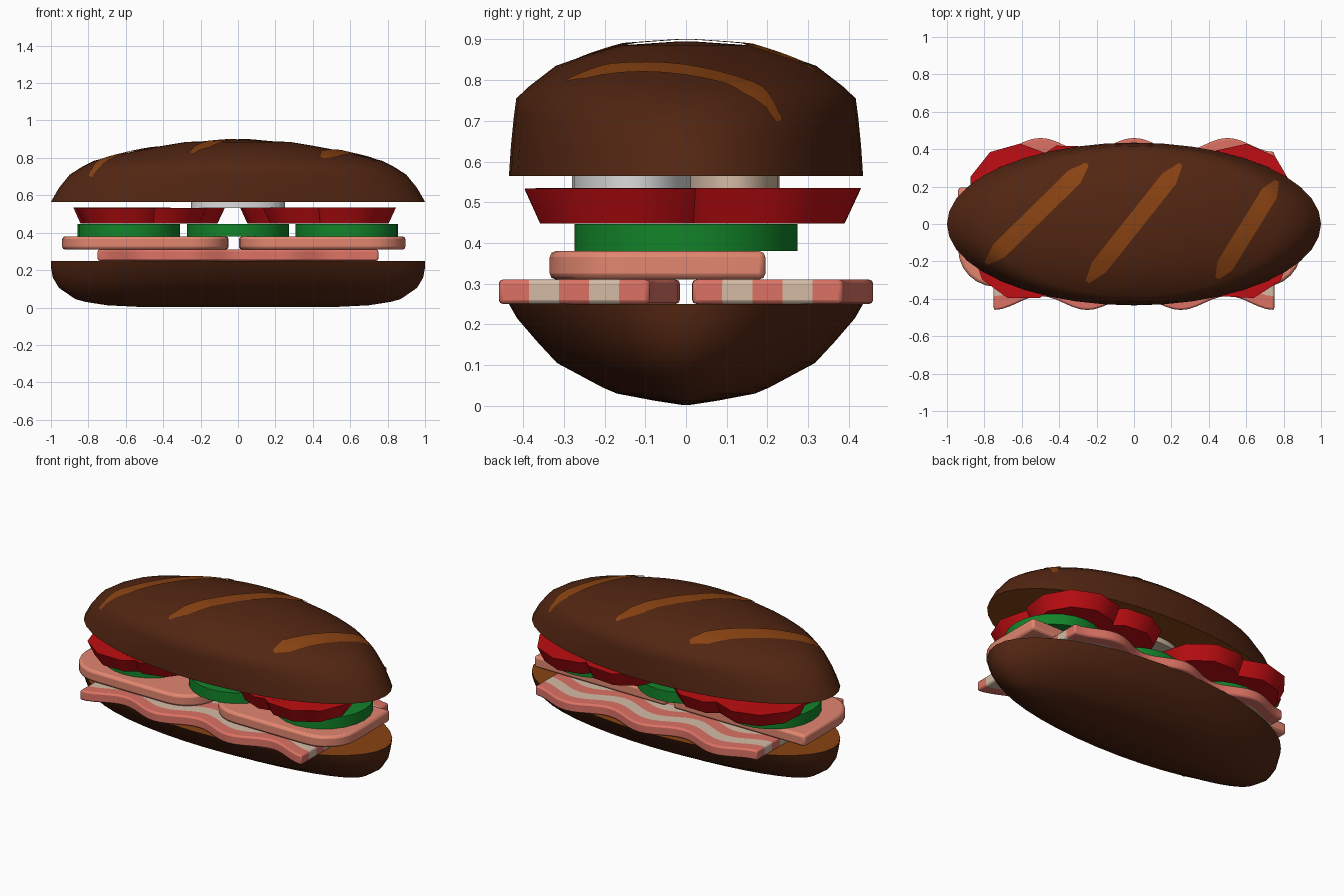
import bpy, bmesh, math
from mathutils import Vector
from mathutils.bvhtree import BVHTree

if "Cube" in bpy.data.objects:
    bpy.data.objects.remove(bpy.data.objects["Cube"])


def material(name, rgb):
    m = bpy.data.materials.new(name)
    m.diffuse_color = (*rgb, 1)
    m.use_nodes = True
    m.node_tree.nodes["Principled BSDF"].inputs["Base Color"].default_value = m.diffuse_color
    return m


CRUST = material("dark crust", (0.085, 0.019, 0.006))
CRUMB = material("light crumb", (0.25, 0.055, 0.006))
HAM = material("ham pink", (0.76, 0.24, 0.16))
BACON = material("bacon pink", (0.72, 0.17, 0.13))
FAT = material("bacon fat", (0.66, 0.50, 0.38))
TOMATO = material("tomato red", (0.52, 0.004, 0.006))
GREEN = material("cucumber green", (0.006, 0.23, 0.022))
ONION = material("onion white", (0.72, 0.72, 0.72))


def finish(name, bm, mats, smooth=None, bevel=0):
    bmesh.ops.recalc_face_normals(bm, faces=bm.faces)
    me = bpy.data.meshes.new(name)
    bm.to_mesh(me)
    ob = bpy.data.objects.new(name, me)
    bpy.context.collection.objects.link(ob)
    for m in mats:
        me.materials.append(m)
    if bevel:
        b = ob.modifiers.new("bevel", 'BEVEL')
        b.width, b.segments = bevel, 2
        b.limit_method, b.angle_limit = 'ANGLE', math.radians(50)
    if smooth:
        bpy.ops.object.select_all(action='DESELECT')
        ob.select_set(True)
        bpy.context.view_layer.objects.active = ob
        bpy.ops.object.shade_smooth_by_angle(angle=math.radians(smooth))
    return ob


def stack(rings):
    """Skin a list of closed rings and cap both ends; the first cap gets material 1."""
    bm = bmesh.new()
    loops = [[bm.verts.new(p) for p in r] for r in rings]
    n = len(loops[0])
    for a, b in zip(loops, loops[1:]):
        for i in range(n):
            j = (i + 1) % n
            bm.faces.new((a[i], a[j], b[j], b[i]))
    bm.faces.new(loops[0]).material_index = 1
    bm.faces.new(loops[-1])
    return bm


def ellipse(cx, cy, rx, ry, z, n, turn=0.0):
    return [(cx + rx * math.cos(2 * math.pi * i / n + turn),
             cy + ry * math.sin(2 * math.pi * i / n + turn), z) for i in range(n)]


def disc(name, mat, cx, cy, rx, ry, z0, z1, n=24, flare=0.0, turn=0.0):
    bm = stack([ellipse(cx, cy, rx - flare, ry - flare, z0, n, turn),
                ellipse(cx, cy, rx, ry, z1, n, turn)])
    for f in bm.faces:
        f.material_index = 0
    return finish(name, bm, [mat], 45)


# Bun halves: ellipse levels (z, half length, half width)
bottom = [(.25, 1, .435), (.215, 1, .415), (.16, .99, .368), (.105, .957, .317),
          (.045, .87, .205), (.03, .815, .17), (.012, .70, .075), (.002, .5, .01)]
top = [(.565, 1, .435), (.64, .957, .43), (.71, .90, .423), (.755, .83, .417),
       (.785, .77, .385), (.835, .56, .32), (.865, .40, .235), (.885, .28, .165),
       (.895, .04, .02)]
finish("bottom_bun", stack([ellipse(0, 0, a, b, z, 40) for z, a, b in bottom]),
       [CRUST, CRUMB], 45)
bun = stack([ellipse(0, 0, a, b, z, 40) for z, a, b in top])
bmesh.ops.recalc_face_normals(bun, faces=bun.faces)
tree = BVHTree.FromBMesh(bun)
finish("top_bun", bun, [CRUST, CRUMB], 45)

# Diagonal scores draped over the top bun
for k, (a, b) in enumerate([((-.79, -.21), (-.25, .32)), ((-.25, -.31), (.25, .32)),
                            ((.445, -.29), (.765, .23))]):
    a, b = Vector(a), Vector(b)
    side = (b - a).normalized().orthogonal()
    bm = bmesh.new()
    rows, N = [], 24
    for i in range(N + 1):
        t = i / N
        w = .046 * min(1, .25 + 6 * t, .25 + 6 * (1 - t))
        row = []
        for s in (-1, -.5, 0, .5, 1):
            p = a.lerp(b, t) + side * w * s
            hit = tree.ray_cast(Vector((p.x, p.y, 2)), Vector((0, 0, -1)))[0]
            row.append(bm.verts.new((p.x, p.y, (hit.z if hit else .6) + .006)))
        rows.append(row)
    for r, q in zip(rows, rows[1:]):
        for i in range(4):
            bm.faces.new((r[i], r[i + 1], q[i + 1], q[i]))
    finish(f"score_{k + 1}", bm, [CRUMB], 45)

# Wavy bacon strips, five stripes each
for name, cy in (("bacon_front", -.2375), ("bacon_back", .2375)):
    bm = bmesh.new()
    N, S = 36, 5

    def pt(i, s, z):
        x = -.75 + 1.5 * i / N
        return bm.verts.new((x, cy + .0375 * math.cos(4 * math.pi * x) + .37 * (s / S - .5), z))

    lo = [[pt(i, s, .25) for s in range(S + 1)] for i in range(N + 1)]
    hi = [[pt(i, s, .31) for s in range(S + 1)] for i in range(N + 1)]
    for s in range(S):
        quads = [(lo[i][s], lo[i][s + 1], hi[i][s + 1], hi[i][s]) for i in (0, N)]
        for i in range(N):
            for g in (lo, hi):
                quads.append((g[i][s], g[i + 1][s], g[i + 1][s + 1], g[i][s + 1]))
        for q in quads:
            bm.faces.new(q).material_index = s % 2
    for i in range(N):
        for s in (0, S):
            bm.faces.new((lo[i][s], lo[i + 1][s], hi[i + 1][s], hi[i][s]))
    finish(name, bm, [BACON, FAT], 40, .01)

# Ham slices: straight back edge, rounded front corners
for name, x0, x1 in (("ham_left", -.94, -.05), ("ham_right", .005, .895)):
    r, y0, y1 = .2, -.335, .195
    out = [(x1, y1), (x0, y1)]
    for cx, start in ((x0 + r, 180), (x1 - r, 270)):
        for i in range(7):
            t = math.radians(start + 15 * i)
            out.append((cx + r * math.cos(t), y0 + r + r * math.sin(t)))
    bm = stack([[(x, y, z) for x, y in out] for z in (.31, .38)])
    for f in bm.faces:
        f.material_index = 0
    finish(name, bm, [HAM], 40, .015)

# Cucumber slices
for name, x in (("left", -.585), ("middle", 0), ("right", .582)):
    disc(f"cucumber_{name}", GREEN, x, 0, .274, .274, .38, .446)

# Tomato slices, flared upwards
for i, (x, y, r) in enumerate([(-.59, -.135, .275), (-.41, -.11, .255), (-.34, .16, .27),
                               (-.62, .16, .27), (.57, -.13, .275), (.385, -.11, .26),
                               (.28, .15, .27), (.575, .16, .27)]):
    disc(f"tomato_{i + 1}", TOMATO, x, y, r, r, .448, .532 + .0005 * i, 10, .04, .3 * i)

# Onion slices under the top bun
disc("onion_front", ONION, 0, -.13, .25, .15, .532, .565)
disc("onion_back", FAT, 0, .115, .2, .115, .532, .565)
